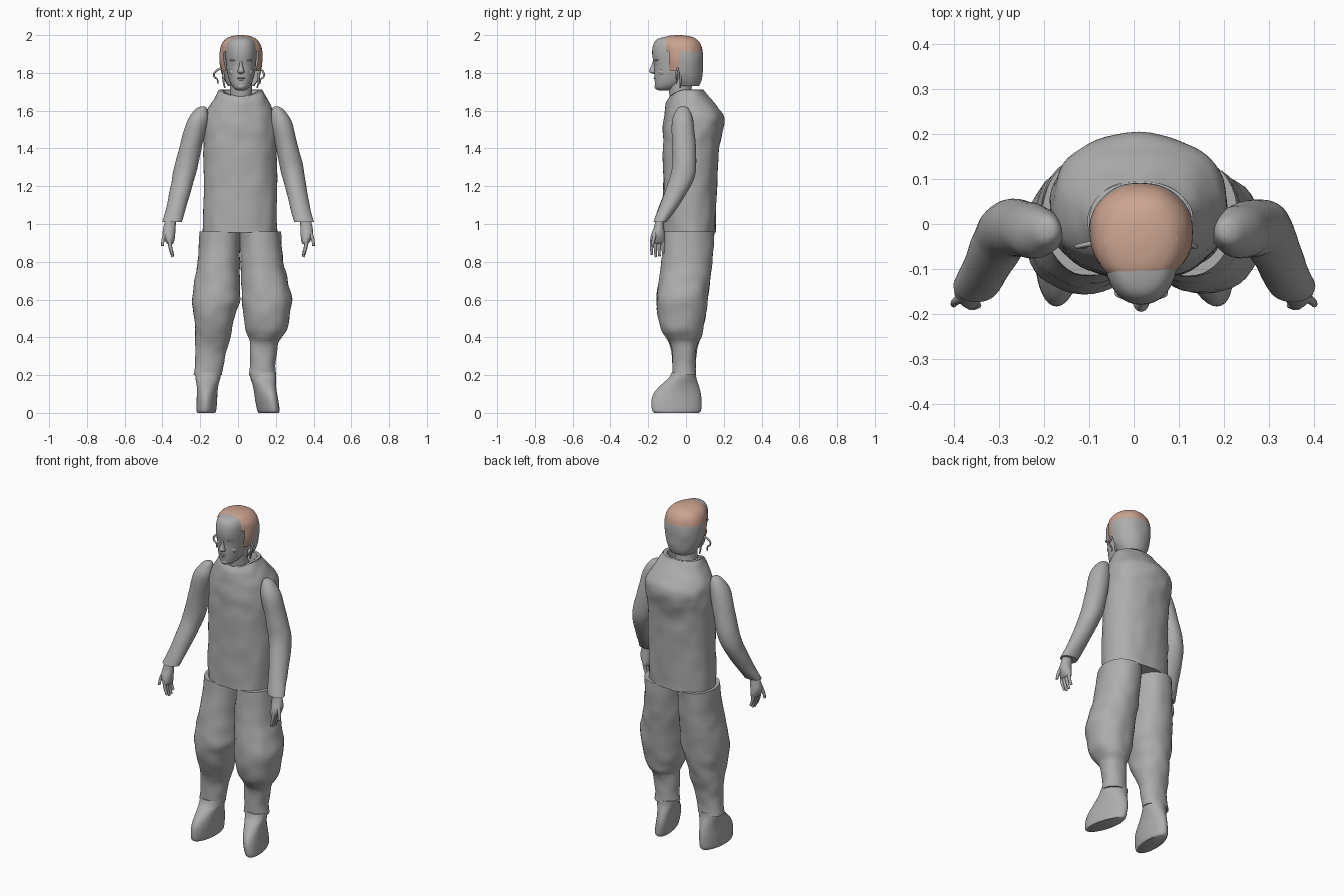
import bpy, bmesh, math
from mathutils import Vector, noise

cube = bpy.data.objects.get("Cube")
if cube:
    bpy.data.objects.remove(cube)


def material(name, rgb):
    m = bpy.data.materials.new(name)
    m.use_nodes = True
    m.diffuse_color = (*rgb, 1)
    m.node_tree.nodes["Principled BSDF"].inputs["Base Color"].default_value = (*rgb, 1)
    return m


GREY = material("plain grey", (0.42, 0.42, 0.42))
BROWN = material("pale brown", (0.6, 0.37, 0.28))


def finish(obj, mats, angle=50):
    for m in mats:
        obj.data.materials.append(m)
    bpy.ops.object.select_all(action="DESELECT")
    obj.select_set(True)
    bpy.context.view_layer.objects.active = obj
    bpy.ops.object.shade_smooth_by_angle(angle=math.radians(angle))
    return obj


def link_bmesh(name, bm, mats, angle=50):
    bmesh.ops.recalc_face_normals(bm, faces=bm.faces)
    me = bpy.data.meshes.new(name)
    bm.to_mesh(me)
    bm.free()
    obj = bpy.data.objects.new(name, me)
    bpy.context.collection.objects.link(obj)
    return finish(obj, mats, angle)


def spline_rows(rows, steps):
    """Smoothly interpolate the control rows."""
    pts = [Vector(r) for r in rows]
    out = []
    for i in range(len(pts) - 1):
        a, b, c, d = pts[max(i - 1, 0)], pts[i], pts[i + 1], pts[min(i + 2, len(pts) - 1)]
        for k in range(steps):
            t = k / steps
            out.append(b + ((c - a) * t + (2 * a - 5 * b + 4 * c - d) * t ** 2
                            + (3 * b - a - 3 * c + d) * t ** 3) / 2)
    return out + [pts[-1]]


def loft(rows, segs=40, steps=4, power=2.0, skew=0.0, dip=None, rough=0.0, caps=(True, True)):
    """Stack oval rings; each row is z, centre x, centre y, radius x, radius y."""
    bm = bmesh.new()
    rings = []
    for z, cx, cy, rx, ry in spline_rows(rows, steps):
        ring = []
        for i in range(segs):
            c, s = math.cos(math.tau * i / segs), math.sin(math.tau * i / segs)
            dx = math.copysign(abs(c) ** (2 / power), c) * rx
            dy = math.copysign(abs(s) ** (2 / power), s) * ry
            p = Vector((cx + dx - skew * dy, cy + dy, z))
            if dip:
                p.z -= dip(z) * max(0, -s) ** 2
            if rough:
                n = noise.noise(p * 14) * rough
                p += Vector((c * n, s * n, 0))
            ring.append(bm.verts.new(p))
        rings.append(ring)
    for lo, hi in zip(rings, rings[1:]):
        for i in range(segs):
            j = (i + 1) % segs
            bm.faces.new((lo[i], lo[j], hi[j], hi[i]))
    for ring, wanted in ((rings[0], caps[0]), (rings[-1], caps[1])):
        if wanted:
            bm.faces.new(ring)
    return bm


def tube(name, points, radius, mat, tip=0.6):
    cu = bpy.data.curves.new(name, "CURVE")
    cu.dimensions = "3D"
    cu.bevel_depth, cu.bevel_resolution, cu.use_fill_caps = radius, 3, True
    sp = cu.splines.new("NURBS")
    sp.points.add(len(points) - 1)
    for i, p in enumerate(points):
        sp.points[i].co = (*p, 1)
        sp.points[i].radius = 1 + (tip - 1) * i / (len(points) - 1)
    sp.use_endpoint_u, sp.order_u = True, 3
    cu.materials.append(mat)
    obj = bpy.data.objects.new(name, cu)
    bpy.context.collection.objects.link(obj)


def blob(name, loc, size, tilt=0.0):
    bpy.ops.mesh.primitive_uv_sphere_add(segments=20, ring_count=12, location=loc, rotation=(tilt, 0, 0))
    obj = bpy.context.object
    obj.name, obj.scale = name, size
    finish(obj, [GREY])


# Tunic with a standing collar that dips at the front
tunic = [(.955, .01, .018, .195, .138), (1.2, .012, .022, .195, .142), (1.4, .01, .027, .194, .148),
         (1.5, .01, .038, .195, .158), (1.57, .012, .043, .188, .156), (1.62, .012, .03, .165, .138),
         (1.67, .013, .012, .136, .112), (1.71, .014, .004, .114, .09)]
link_bmesh("tunic", loft(tunic, segs=56, steps=6, power=2.25, rough=.007, caps=(True, False),
                         dip=lambda z: max(0, (z - 1.6) / .11) * .035), [GREY])
collar = [(1.71, .014, .004, .114, .09), (1.709, .014, .002, .095, .076), (1.65, .014, -.005, .085, .07)]
link_bmesh("collar_lining", loft(collar, segs=56, steps=2, power=2.25, caps=(False, True),
                                 dip=lambda z: .035), [GREY])

# Baggy trousers, gathered below each knee
left_leg = [(.96, .118, .018, .107, .132), (.8, .126, .005, .114, .135), (.7, .14, -.008, .124, .135),
            (.6, .152, -.02, .132, .135), (.5, .151, -.022, .122, .125), (.44, .152, -.02, .111, .11),
            (.4, .145, -.013, .09, .094), (.36, .138, -.01, .073, .07), (.27, .132, -.01, .069, .061),
            (.2, .13, -.01, .071, .061)]
right_leg = [(.96, -.095, .018, .106, .132), (.8, -.102, .005, .112, .135), (.7, -.11, -.008, .12, .135),
             (.6, -.115, -.02, .126, .135), (.54, -.122, -.022, .114, .128), (.47, -.128, -.02, .1, .114),
             (.41, -.133, -.013, .094, .094), (.36, -.14, -.01, .088, .075), (.29, -.148, -.01, .078, .063),
             (.2, -.16, -.01, .074, .061)]
for name, rows in (("left_trouser_leg", left_leg), ("right_trouser_leg", right_leg)):
    link_bmesh(name, loft(rows, rough=.006, power=2.15), [GREY])

# Soft shoes with splayed toes
shoe = [(0, -.05, .046, .118), (.015, -.05, .052, .13), (.07, -.05, .054, .132), (.11, -.045, .054, .122),
        (.15, -.032, .058, .098), (.185, -.018, .066, .073), (.215, -.012, .069, .064)]
for name, ankle, sole, skew in (("left_shoe", .128, .163, .22), ("right_shoe", -.158, -.168, -.05)):
    rows = [(z, sole + (ankle - sole) * z / .215, y, rx, ry) for z, y, rx, ry in shoe]
    link_bmesh(name, loft(rows, skew=skew), [GREY])

# Sleeves and hands, mirrored
sleeve = [(1.622, .195, -.015, .01, .014), (1.605, .203, -.015, .032, .034), (1.54, .222, -.018, .056, .057),
          (1.42, .252, -.01, .059, .062), (1.3, .28, -.01, .062, .064), (1.22, .298, -.03, .058, .064),
          (1.1, .325, -.088, .053, .051), (1.01, .35, -.137, .051, .036)]
palm = [(1.03, .355, -.14, .028, .02), (.985, .362, -.143, .032, .026), (.945, .365, -.148, .033, .036),
        (.91, .36, -.15, .024, .04), (.895, .357, -.15, .014, .034)]
for side, s in (("left", 1), ("right", -1)):
    def place(rows):
        return [(z, s * x + .012 * (z - 1), y, rx, ry) for z, x, y, rx, ry in rows]
    link_bmesh(side + "_sleeve", loft(place(sleeve), rough=.003), [GREY])
    link_bmesh(side + "_hand", loft(place(palm), segs=24), [GREY])
    for i in range(4):
        y = -.18 + i * .02
        low = .826 + (.012, 0, .004, .02)[i]
        tube(f"{side}_finger_{i + 1}", [(s * .362, y, .92), (s * .362, y - .004, .875), (s * .345, y, low)],
             .0115, GREY)
    tube(side + "_thumb", [(s * .375, -.16, .965), (s * .398, -.17, .93), (s * .4, -.178, .885)], .012, GREY)

# Neck and face
CX = .016
neck = [(1.6, CX, -.01, .07, .065), (1.7, CX, -.03, .058, .06), (1.78, CX, -.03, .06, .07)]
link_bmesh("neck", loft(neck), [GREY])
face = [(1.708, CX, -.115, .02, .03), (1.72, CX, -.105, .04, .056), (1.75, CX, -.085, .059, .08),
        (1.8, CX, -.065, .073, .103), (1.84, CX, -.06, .078, .109), (1.9, CX, -.06, .083, .119),
        (1.95, CX, -.06, .08, .113), (1.98, CX, -.058, .062, .092), (1.993, CX, -.05, .03, .05)]
link_bmesh("face", loft(face, power=2.2), [GREY])
nose = [(1.795, CX, -.165, .008, .008), (1.803, CX, -.172, .018, .02), (1.815, CX, -.172, .016, .022),
        (1.84, CX, -.165, .009, .018), (1.87, CX, -.158, .008, .015)]
link_bmesh("nose", loft(nose, segs=16), [GREY])
blob("upper_lip", (CX, -.158, 1.772), (.024, .014, .006))
blob("lower_lip", (CX, -.154, 1.76), (.02, .014, .007))
blob("chin", (CX, -.145, 1.728), (.024, .022, .018))
for side, s in (("left", 1), ("right", -1)):
    blob(side + "_eye", (CX + s * .034, -.146, 1.848), (.016, .012, .008))
    blob(side + "_brow", (CX + s * .035, -.153, 1.868), (.025, .014, .006), .2)
    blob(side + "_cheek", (CX + s * .04, -.125, 1.805), (.025, .024, .022))

# Hair: one cap, trimmed round the face, brown on the crown and temples
hair = [(1.73, CX, .0, .07, .068), (1.76, CX, -.005, .088, .085), (1.8, CX, -.015, .103, .103),
        (1.86, CX, -.018, .114, .109), (1.91, CX, -.02, .114, .108), (1.95, CX, -.028, .104, .106),
        (1.98, CX, -.035, .08, .09), (1.995, CX, -.04, .045, .055), (2.0, CX, -.04, .01, .012)]
bm = loft(hair, segs=72, steps=6, power=2.15, rough=.003)
for co, no in (((0, -.118, 0), (0, 1, 0)), ((0, -.09, 0), (0, 1, 0)), ((0, -.035, 0), (0, 1, 0)),
               ((0, 0, 1.81), (0, 0, 1)), ((0, 0, 1.912), (0, 0, 1))):
    bmesh.ops.bisect_plane(bm, geom=bm.verts[:] + bm.edges[:] + bm.faces[:], plane_co=co, plane_no=no)
trim = []
for f in bm.faces:
    c = f.calc_center_median()
    if c.y < -.118 or (c.y < -.09 and c.z < 1.912) or (c.y < -.035 and c.z < 1.81):
        trim.append(f)
    f.material_index = int(c.z > 1.912 or c.y < -.035)
bmesh.ops.delete(bm, geom=trim, context="FACES")
link_bmesh("hair", bm, [GREY, BROWN])

# Loose curls beside the ears
for side, s in (("left", 1), ("right", -1)):
    reach = .022 if s < 0 else 0
    tube(side + "_curl", [(CX + s * .095, -.04, 1.83), (CX + s * (.12 + reach), -.05, 1.81),
                          (CX + s * (.122 + reach), -.05, 1.775), (CX + s * (.1 + reach), -.05, 1.77),
                          (CX + s * (.1 + reach), -.05, 1.74)], .006, GREY)
    tube(side + "_lock", [(CX + s * .09, -.03, 1.8), (CX + s * .1, -.03, 1.77), (CX + s * .085, -.03, 1.72)],
         .007, GREY)
